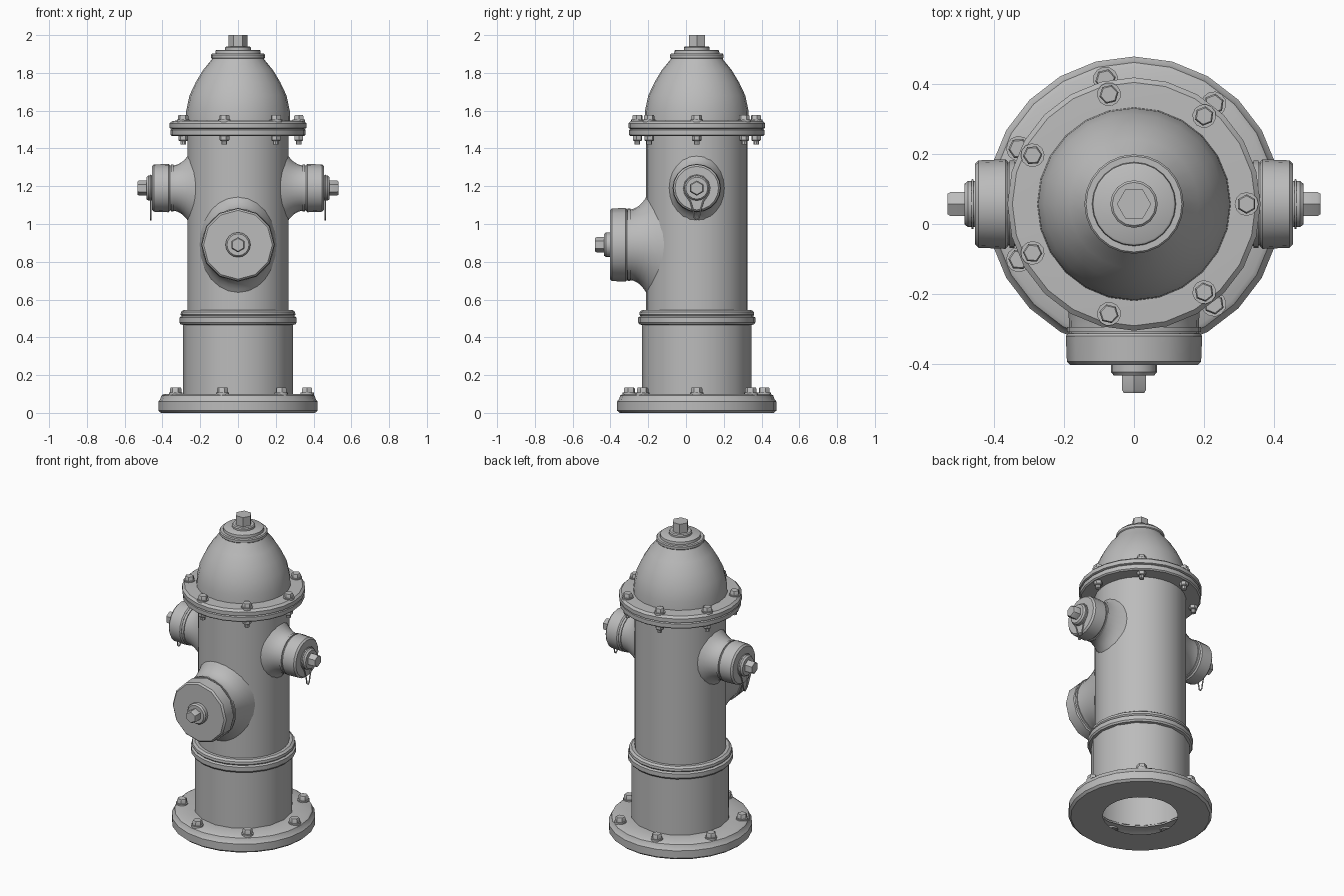
import bpy, bmesh
from math import sin, cos, pi, sqrt
from mathutils import Matrix

cube = bpy.data.objects.get("Cube")
if cube:
    bpy.data.objects.remove(cube, do_unlink=True)

CY = 0.057          # the barrel axis sits a little behind the centre
BARREL_R = 0.268
AXIS = Matrix.Translation((0, CY, 0))

grey = bpy.data.materials.new("cast_iron_grey")
grey.use_nodes = True
GREY = (0.5, 0.5, 0.5, 1)
grey.diffuse_color = GREY
grey.node_tree.nodes["Principled BSDF"].inputs["Base Color"].default_value = GREY


def finish(name, bm, matrix, recalc=True):
    if recalc:
        bmesh.ops.recalc_face_normals(bm, faces=bm.faces)
    bm.transform(matrix)
    mesh = bpy.data.meshes.new(name)
    bm.to_mesh(mesh)
    bm.free()
    mesh.materials.append(grey)
    obj = bpy.data.objects.new(name, mesh)
    bpy.context.collection.objects.link(obj)
    return obj


def bridge(bm, rings):
    for a, b in zip(rings, rings[1:]):
        n = len(a)
        for i in range(n):
            bm.faces.new((a[i], a[(i + 1) % n], b[(i + 1) % n], b[i]))


def turned(name, profile, sides, matrix=AXIS, caps=(False, True), phase=0.0):
    """Revolve (radius, height) points around local z."""
    bm = bmesh.new()
    rings = []
    for r, z in profile:
        rings.append([bm.verts.new((r * cos(phase + 2 * pi * i / sides),
                                    r * sin(phase + 2 * pi * i / sides), z))
                      for i in range(sides)])
    bridge(bm, rings)
    if caps[0]:
        bm.faces.new(rings[0][::-1])
    if caps[1]:
        bm.faces.new(rings[-1])
    return finish(name, bm, matrix, recalc=False)


def hex_bolt(name, r, z0, z1, matrix, phase=0.0):
    """Six-sided head with a small chamfer at the far end."""
    c = 0.15 * (z1 - z0)
    return turned(name, [(r, z0), (r, z1 - c), (r * 0.85, z1)], 6,
                  matrix, (True, True), phase)


# --- Barrel, from the open foot flange upwards ---
turned("foot_flange", [(0.22, 0), (0.408, 0), (0.422, 0.012), (0.422, 0.06),
                       (0.412, 0.072), (0.405, 0.092), (0.392, 0.1), (0.285, 0.1)],
       24, caps=(False, False))
turned("lower_barrel", [(0.29, 0.09), (0.29, 0.48)], 16, caps=(False, False))
turned("barrel_collar", [(0.285, 0.465), (0.303, 0.468), (0.31, 0.478), (0.31, 0.505),
                         (0.298, 0.512), (0.304, 0.52), (0.302, 0.535),
                         (0.288, 0.545), (0.262, 0.545)],
       24, caps=(False, False))
turned("upper_barrel", [(BARREL_R, 0.53), (BARREL_R, 1.48)], 32, caps=(False, False))
turned("barrel_flange", [(0.26, 1.465), (0.35, 1.465), (0.358, 1.472),
                         (0.358, 1.498), (0.35, 1.505)], 24)
turned("bonnet_flange", [(0.35, 1.503), (0.362, 1.508), (0.362, 1.533),
                         (0.348, 1.546), (0.26, 1.55)], 24, caps=(True, True))

# --- Bonnet and operating nut ---
turned("bonnet", [(0.277, 1.54), (0.274, 1.6), (0.257, 1.68), (0.224, 1.75),
                  (0.185, 1.815), (0.14, 1.87), (0.13, 1.89)], 24)
turned("bonnet_rim", [(0.137, 1.875), (0.142, 1.88), (0.142, 1.896), (0.137, 1.902),
                      (0.12, 1.902), (0.118, 1.918), (0.112, 1.922)], 24)
turned("nut_washer", [(0.068, 1.92), (0.068, 1.934), (0.062, 1.94)], 16)
turned("operating_nut", [(0.049, 1.93), (0.049, 2.0)], 6)

# --- Seven bolts on each flange ---
for i in range(7):
    a = 2 * pi * i / 7
    spin = AXIS @ Matrix.Rotation(a, 4, "Z")
    top = spin @ Matrix.Translation((0.322, 0, 0))
    foot = spin @ Matrix.Translation((0.366, 0, 0))
    hex_bolt(f"bonnet_bolt_{i + 1}", 0.028, 1.54, 1.577, top, pi / 6)
    turned(f"bonnet_bolt_washer_{i + 1}", [(0.034, 1.54), (0.034, 1.553)], 12, top)
    under = top @ Matrix.Translation((0, 0, 1.47)) @ Matrix.Rotation(pi, 4, "X")
    hex_bolt(f"bonnet_bolt_nut_{i + 1}", 0.026, 0, 0.03, under, pi / 6)
    turned(f"bonnet_bolt_end_{i + 1}", [(0.015, 0.02), (0.015, 0.05)], 8, under)
    hex_bolt(f"foot_bolt_{i + 1}", 0.03, 0.095, 0.135, foot, pi / 6)
    turned(f"foot_bolt_washer_{i + 1}", [(0.036, 0.09), (0.036, 0.108)], 12, foot)


# --- Outlets ---
def neck(name, r, flare_up, flare_side, end, matrix, sides=24):
    """Flared neck whose root follows the round barrel."""
    bm = bmesh.new()
    rings = []
    steps = 6
    for k in range(steps + 1):
        t = k / steps
        spread = (1 - t) ** 2.5
        ring = []
        for i in range(sides):
            a = 2 * pi * i / sides
            x = cos(a) * (r + (flare_side - r) * spread)
            y = sin(a) * (r + (flare_up - r) * spread)
            root = sqrt(BARREL_R ** 2 - min(x * x, 0.06)) - 0.008
            ring.append(bm.verts.new((x, y, root + (end - root) * t)))
        rings.append(ring)
    bridge(bm, rings)
    bm.faces.new(rings[-1])
    return finish(name, bm, matrix, recalc=False)


def outlet(name, height, yaw, r, flare_up, flare_side, start, end, tip, sides):
    m = (Matrix.Translation((0, CY, height)) @ Matrix.Rotation(yaw, 4, "Z")
         @ Matrix.Rotation(pi / 2, 4, "X"))
    neck(name + "_neck", r - 0.006, flare_up, flare_side, start, m)
    turned(name + "_seal", [(r, start - 0.018), (r, start - 0.004)], 24, m, (True, True))
    turned(name + "_cap", [(r - 0.004, start), (r + 0.003, start + 0.008),
                           (r, end - 0.01), (r - 0.01, end)], sides, m, (True, True))
    turned(name + "_cap_washer", [(0.066, end - 0.005), (0.066, end + 0.02),
                                  (0.058, end + 0.03)], 16, m)
    hex_bolt(name + "_cap_nut", 0.04, end + 0.02, tip, m, pi / 6)
    return m


def chain(name, z, matrix):
    """Thin closed loop hanging from the cap nut."""
    curve = bpy.data.curves.new(name, "CURVE")
    curve.dimensions = "3D"
    curve.bevel_depth = 0.004
    curve.bevel_resolution = 1
    spline = curve.splines.new("POLY")
    half = [(0.0, -0.168), (0.012, -0.158), (0.018, -0.125), (0.034, -0.07), (0.062, -0.03)]
    arc = [(0.068 * cos(a * pi / 6), 0.068 * sin(a * pi / 6)) for a in range(7)]
    path = half + arc + [(-x, y) for x, y in half[:0:-1]]
    spline.points.add(len(path) - 1)
    for p, (x, y) in zip(spline.points, path):
        p.co = (x, y, z, 1)
    spline.use_cyclic_u = True
    curve.materials.append(grey)
    obj = bpy.data.objects.new(name, curve)
    obj.matrix_world = matrix
    bpy.context.collection.objects.link(obj)


outlet("front_outlet", 0.89, 0, 0.192, 0.265, 0.205, 0.37, 0.46, 0.54, 12)
for side, yaw in (("left", pi / 2), ("right", -pi / 2)):
    m = outlet(side + "_outlet", 1.19, yaw, 0.125, 0.18, 0.15, 0.36, 0.455, 0.533, 20)
    chain(side + "_chain", 0.462, m)

# --- Smooth shading with crisp edges ---
bpy.ops.object.select_all(action="DESELECT")
for obj in bpy.context.scene.objects:
    if obj.type == "MESH":
        obj.select_set(True)
        bpy.context.view_layer.objects.active = obj
bpy.ops.object.shade_smooth_by_angle(angle=0.6)
